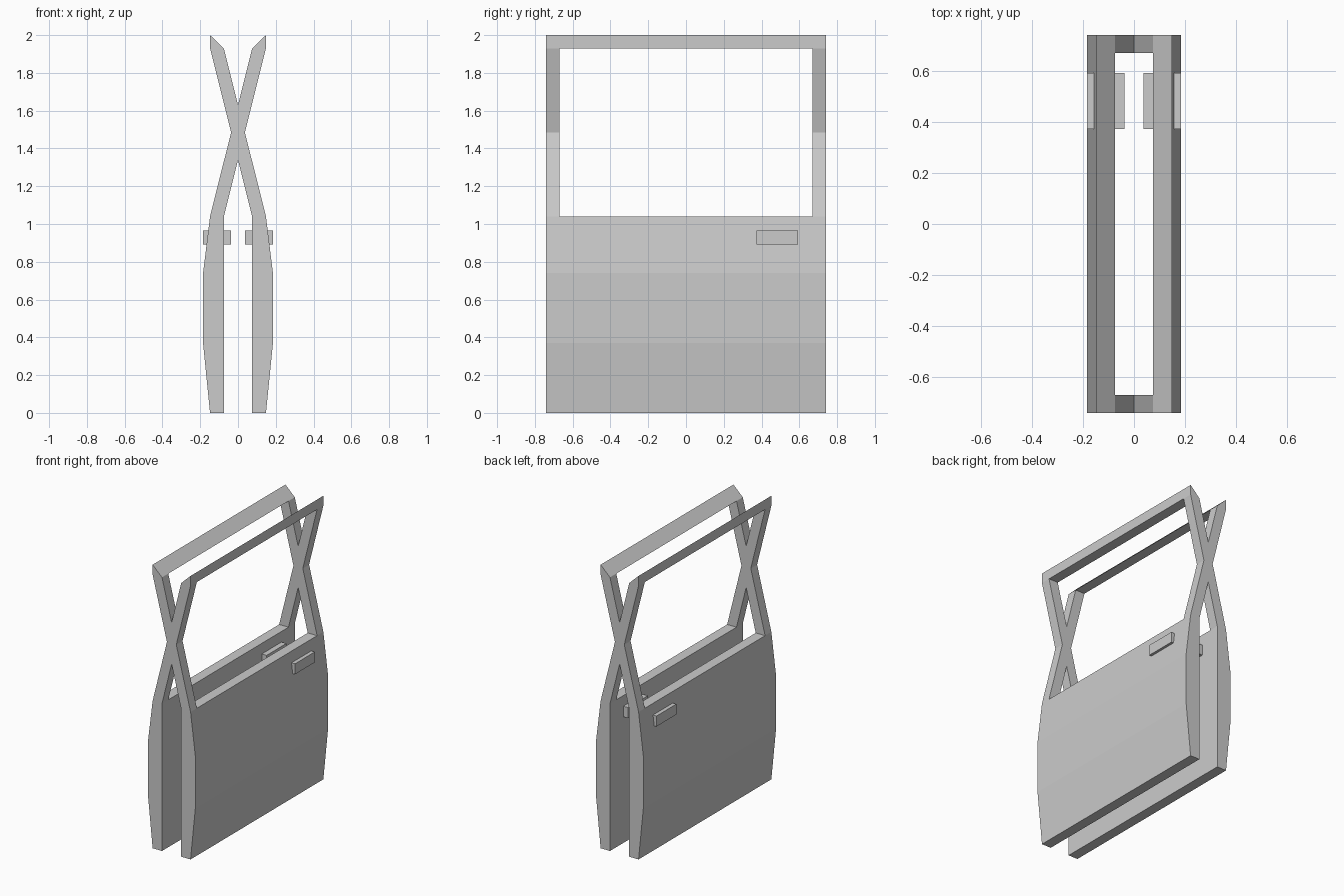
import bpy, bmesh

if "Cube" in bpy.data.objects:
    bpy.data.objects.remove(bpy.data.objects["Cube"])

# Door cross-section (x, z), split into lower panel, leaning window frame and top rail
PANEL = [(0.075, 0), (0.148, 0), (0.185, 0.37), (0.185, 0.74), (0.148, 1.04), (0.075, 1.04)]
FRAME = [(0.075, 1.04), (0.148, 1.04), (-0.075, 1.93), (-0.148, 1.93)]
RAIL = [(-0.148, 1.93), (-0.075, 1.93), (-0.148, 2.0)]
STATIONS = [-0.74, -0.67, 0.67, 0.74]


def finish(bm, name):
    bmesh.ops.recalc_face_normals(bm, faces=bm.faces)
    mesh = bpy.data.meshes.new(name)
    bm.to_mesh(mesh)
    bm.free()
    ob = bpy.data.objects.new(name, mesh)
    bpy.context.collection.objects.link(ob)
    mirror = ob.modifiers.new("mirror", 'MIRROR')
    mirror.use_mirror_merge = False
    return ob


# Door: join the cells along y, leaving the window open and dropping shared walls
bm = bmesh.new()
verts = {}


def vert(x, y, z):
    key = (x, y, z)
    if key not in verts:
        verts[key] = bm.verts.new(key)
    return verts[key]


faces = {}
for i in range(3):
    y0, y1 = STATIONS[i], STATIONS[i + 1]
    for cell in (PANEL, FRAME, RAIL):
        if i == 1 and cell is FRAME:
            continue
        a = [vert(x, y0, z) for x, z in cell]
        b = [vert(x, y1, z) for x, z in cell]
        loops = [a, b]
        for k in range(len(cell)):
            n = (k + 1) % len(cell)
            loops.append([a[k], a[n], b[n], b[k]])
        for loop in loops:
            faces.setdefault(frozenset(loop), []).append(loop)
for group in faces.values():
    if len(group) == 1:
        bm.faces.new(group[0])
finish(bm, "door_pair")

# Handle: a block passing through the panel, showing on both sides
bm = bmesh.new()
bmesh.ops.create_cube(bm, size=1)
bmesh.ops.scale(bm, vec=(0.147, 0.22, 0.074), verts=bm.verts)
bmesh.ops.translate(bm, vec=(0.111, 0.482, 0.928), verts=bm.verts)
finish(bm, "door_handles")
